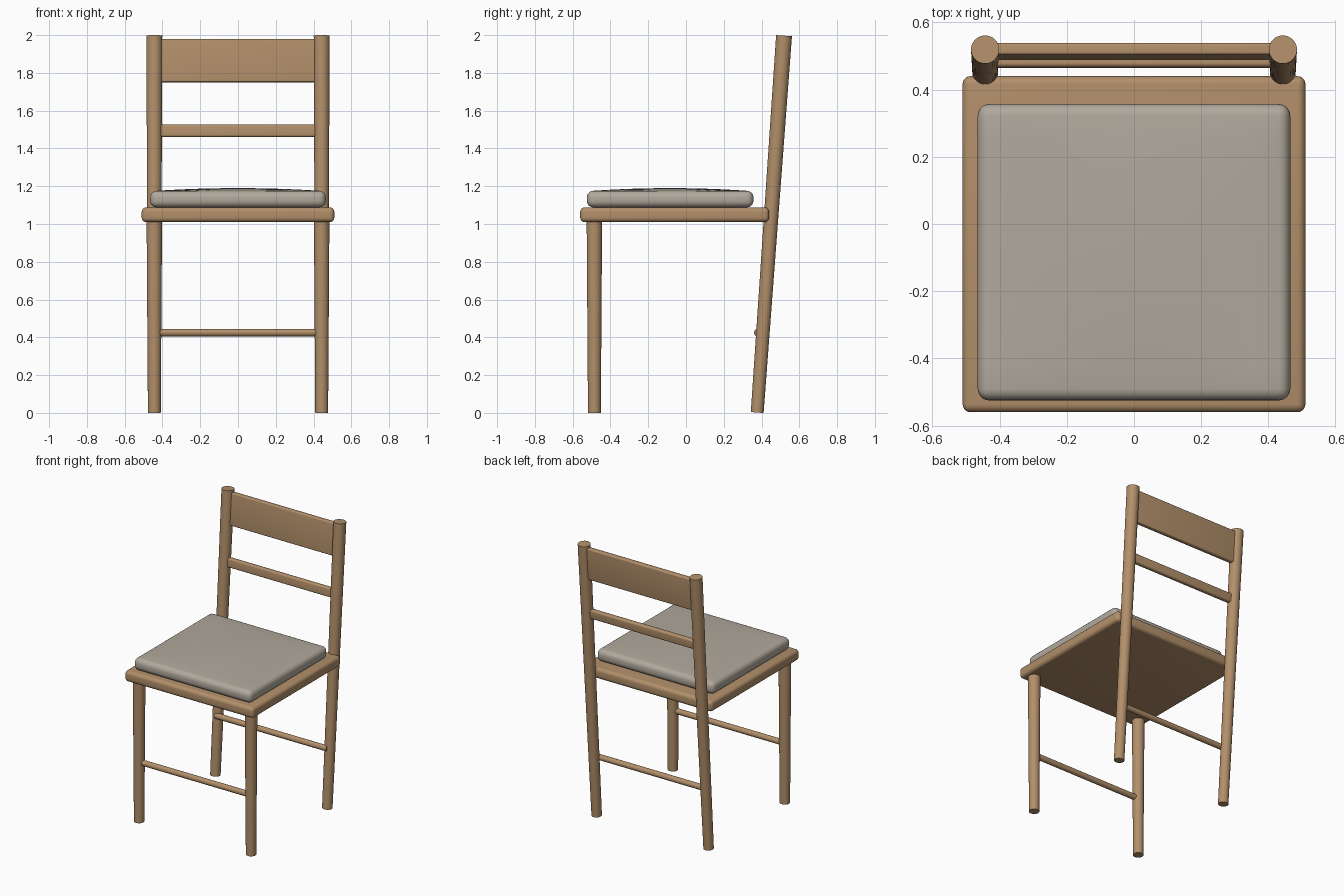
import bpy, bmesh, math
from mathutils import Vector, Matrix

cube = bpy.data.objects.get("Cube")
if cube:
    bpy.data.objects.remove(cube, do_unlink=True)


def material(name, rgb):
    m = bpy.data.materials.new(name)
    m.use_nodes = True
    m.diffuse_color = (*rgb, 1)
    m.node_tree.nodes["Principled BSDF"].inputs["Base Color"].default_value = (*rgb, 1)
    return m


wood = material("warm wood", (0.445, 0.275, 0.144))
fabric = material("grey linen", (0.44, 0.395, 0.335))


def finish(name, bm, mat):
    mesh = bpy.data.meshes.new(name)
    bm.to_mesh(mesh)
    bm.free()
    mesh.materials.append(mat)
    obj = bpy.data.objects.new(name, mesh)
    bpy.context.collection.objects.link(obj)
    bpy.ops.object.select_all(action='DESELECT')
    obj.select_set(True)
    bpy.context.view_layer.objects.active = obj
    bpy.ops.object.shade_smooth_by_angle(angle=math.radians(35))
    return obj


def rod(name, start, end, r1, r2):
    """Round tapered bar between two points."""
    a, b = Vector(start), Vector(end)
    turn = (b - a).to_track_quat('Z', 'Y').to_matrix().to_4x4()
    bm = bmesh.new()
    bmesh.ops.create_cone(bm, cap_ends=True, segments=32, radius1=r1, radius2=r2,
                          depth=(b - a).length,
                          matrix=Matrix.Translation((a + b) / 2) @ turn)
    return finish(name, bm, wood)


def slab(name, centre, size, bevel, mat, tilt=0.0, crown=0.0):
    """Rounded box, optionally leaned about x or domed on top."""
    bm = bmesh.new()
    bmesh.ops.create_cube(bm, size=1, matrix=Matrix.Diagonal((*size, 1)))
    bmesh.ops.bevel(bm, geom=bm.edges[:], offset=bevel, segments=5,
                    profile=0.5, affect='EDGES')
    if crown:
        top = max(bm.faces, key=lambda f: f.calc_center_median().z)
        for i in range(1, 12):
            for axis in (0, 1):
                co, no = Vector(), Vector()
                no[axis] = 1
                co[axis] = (i / 12 - 0.5) * (size[axis] - 2 * bevel)
                bmesh.ops.bisect_plane(bm, geom=bm.verts[:] + bm.edges[:] + bm.faces[:],
                                       plane_co=co, plane_no=no)
        for v in bm.verts:
            if v.co.z > size[2] / 2 - 1e-4:
                u = 2 * v.co.x / (size[0] - 2 * bevel)
                w = 2 * v.co.y / (size[1] - 2 * bevel)
                v.co.z += crown * max(0, 1 - u * u) * max(0, 1 - w * w)
    bm.transform(Matrix.Translation(centre) @ Matrix.Rotation(tilt, 4, 'X'))
    return finish(name, bm, mat)


LEG_X = 0.443
FRONT_Y = -0.485
FOOT_Y, HEAD_Y = 0.377, 0.519
lean = math.atan2(HEAD_Y - FOOT_Y, 2)


def post_y(z):
    return FOOT_Y + (HEAD_Y - FOOT_Y) * z / 2


# Front legs and leaning back posts
for side, x in (("left", LEG_X), ("right", -LEG_X)):
    rod("front_leg_" + side, (x, FRONT_Y, 0), (x, FRONT_Y, 1.03), 0.034, 0.041)
    rod("back_post_" + side, (x, FOOT_Y, 0.002), (x, HEAD_Y, 1.997), 0.034, 0.042)

# Round stretchers between the legs
for name, y in (("front_stretcher", FRONT_Y), ("back_stretcher", 0.38)):
    rod(name, (-LEG_X, y, 0.425), (LEG_X, y, 0.425), 0.02, 0.02)

# Seat board and padded cushion
slab("seat", (0, -0.06, 1.049), (1.02, 1.0, 0.078), 0.024, wood)
slab("cushion", (0, -0.084, 1.132), (0.93, 0.882, 0.088), 0.035, fabric, crown=0.014)

# Back rails, leaning with the posts
slab("top_rail", (0, post_y(1.865) + 0.004, 1.865), (2 * LEG_X, 0.036, 0.23), 0.009, wood, -lean)
slab("middle_rail", (0, post_y(1.493), 1.493), (2 * LEG_X, 0.036, 0.066), 0.012, wood, -lean)
